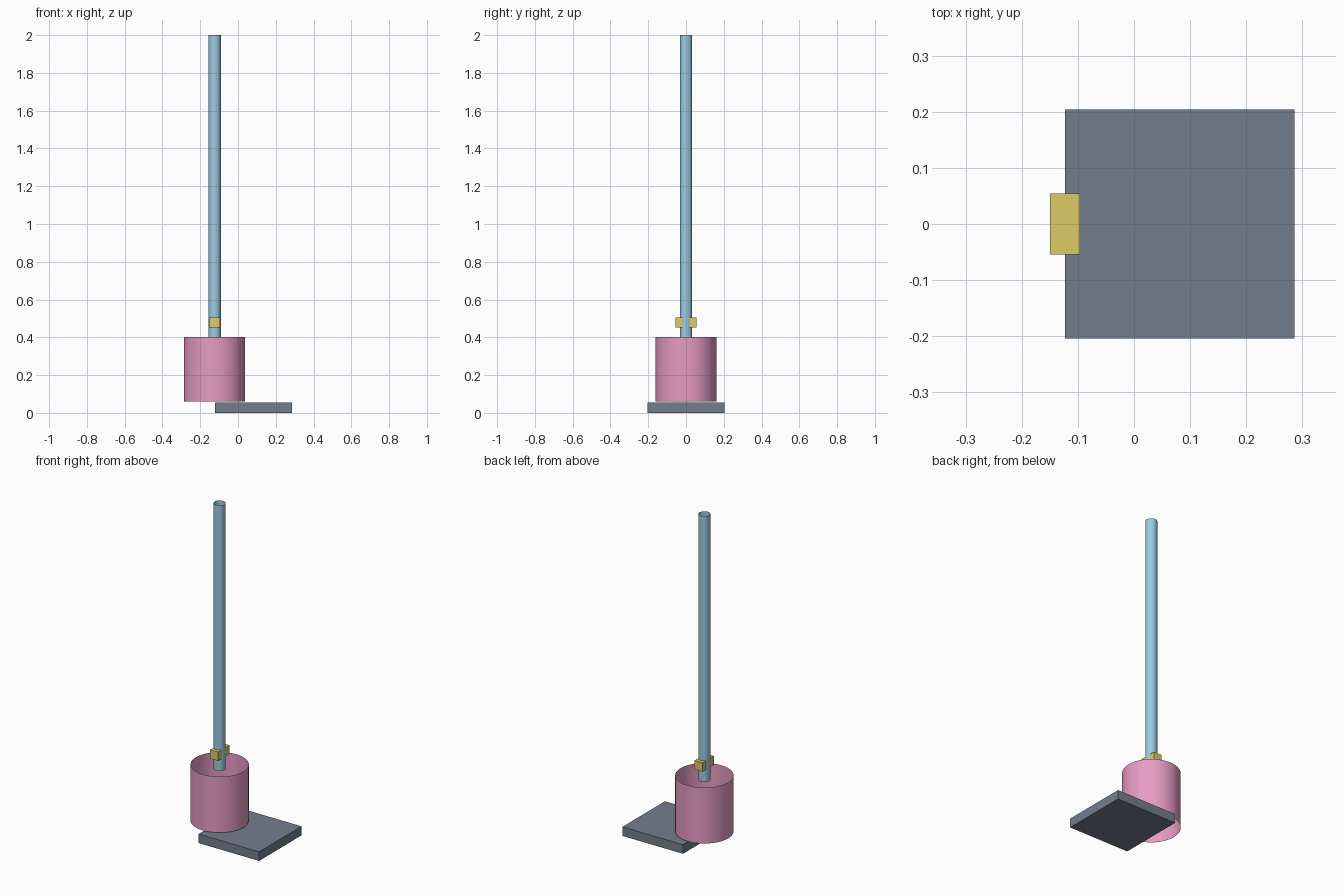
import bpy

if "Cube" in bpy.data.objects:
    bpy.data.objects.remove(bpy.data.objects["Cube"])

AXIS_X = -0.124  # shared vertical axis of the bucket and pole


def paint(obj, name, rgb):
    mat = bpy.data.materials.new(name)
    mat.diffuse_color = (*rgb, 1.0)
    mat.use_nodes = True
    mat.node_tree.nodes["Principled BSDF"].inputs["Base Color"].default_value = mat.diffuse_color
    obj.data.materials.append(mat)


def box(name, x, z0, z1, sx, sy):
    bpy.ops.mesh.primitive_cube_add(size=1, location=(x, 0, (z0 + z1) / 2))
    obj = bpy.context.object
    obj.name = name
    obj.scale = (sx, sy, z1 - z0)
    bpy.ops.object.transform_apply(location=False, rotation=False, scale=True)
    return obj


def open_tube(name, radius, z0, z1):
    bpy.ops.mesh.primitive_cylinder_add(
        vertices=48, radius=radius, depth=z1 - z0, end_fill_type='NOTHING',
        location=(AXIS_X, 0, (z0 + z1) / 2))
    obj = bpy.context.object
    obj.name = name
    bpy.ops.object.shade_smooth_by_angle()
    return obj


# Flat square base plate
base = box("base_plate", 0.0815, 0.0, 0.0555, 0.409, 0.409)
paint(base, "slate", (0.17, 0.21, 0.27))

# Wide sleeve, open at both ends
sleeve = open_tube("sleeve", 0.1615, 0.06, 0.402)
paint(sleeve, "pink", (0.80, 0.33, 0.55))

# Tall hollow pole rising from the sleeve rim
pole = open_tube("pole", 0.033, 0.376, 2.0)
paint(pole, "light_blue", (0.33, 0.60, 0.76))

# Cross block passing through the pole
block = box("cross_block", -0.123, 0.452, 0.506, 0.0535, 0.109)
paint(block, "yellow", (0.72, 0.60, 0.13))
